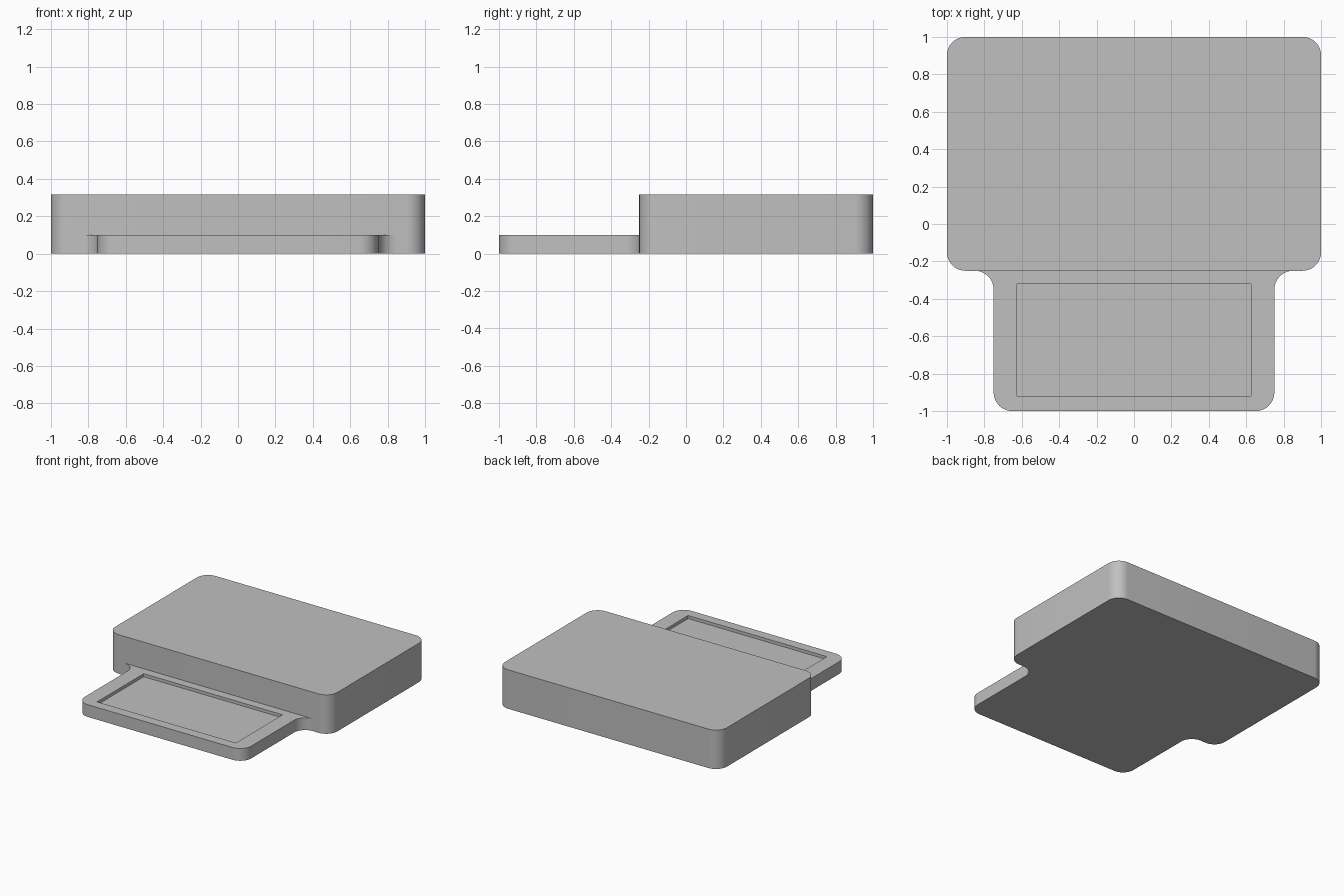
import bpy, bmesh, math

if "Cube" in bpy.data.objects:
    bpy.data.objects.remove(bpy.data.objects["Cube"])

BODY_TOP, TRAY_TOP, RECESS_FLOOR = 0.317, 0.10, 0.075
R, STEPS = 0.1, 12


def arc(cx, cy, start, end):
    """Points of a rounded corner, angles in degrees."""
    angles = [math.radians(start + (end - start) * i / STEPS) for i in range(STEPS + 1)]
    return [(cx + R * math.cos(a), cy + R * math.sin(a)) for a in angles]


def mirror(points):
    return [(-x, y) for x, y in reversed(points)]


# Right half outlines, running from the front to the back
tray_half = arc(0.65, -0.9, -90, 0) + arc(0.85, -0.35, 180, 90)
body_half = arc(0.9, -0.15, -90, 0) + arc(0.9, 0.9, 0, 90)
tray = mirror(tray_half) + tray_half
body = body_half + mirror(body_half)

bm = bmesh.new()


def ring(points, z):
    return [bm.verts.new((x, y, z)) for x, y in points]


def walls(low, high, closed=False):
    n = len(low)
    for i in range(n if closed else n - 1):
        j = (i + 1) % n
        bm.faces.new((low[i], low[j], high[j], high[i]))


tray_low, tray_high = ring(tray, 0), ring(tray, TRAY_TOP)
body_low, body_high = ring(body, 0), ring(body, BODY_TOP)

# Underside, body top and outer walls
bm.faces.new(list(reversed(tray_low + body_low)))
bm.faces.new(body_high)
walls(tray_low, tray_high)
walls(body_low, body_high)

# Body front wall, stepping over the tray
bm.faces.new((body_low[-1], tray_low[0], tray_high[0], tray_high[-1],
              tray_low[-1], body_low[0], body_high[0], body_high[-1]))

# Rectangular recess in the tray
rect = [(-0.625, -0.92), (0.625, -0.92), (0.625, -0.32), (-0.625, -0.32)]
rim, floor = ring(rect, TRAY_TOP), ring(rect, RECESS_FLOOR)
bm.faces.new(floor)
walls(rim, floor, closed=True)

# Tray top around the recess
edges = []
for loop in (tray_high, rim):
    for i, v in enumerate(loop):
        w = loop[(i + 1) % len(loop)]
        edges.append(bm.edges.get((v, w)) or bm.edges.new((v, w)))
bmesh.ops.triangle_fill(bm, edges=edges, use_beauty=True, normal=(0, 0, 1))
bmesh.ops.recalc_face_normals(bm, faces=bm.faces)

mesh = bpy.data.meshes.new("body_with_tray")
bm.to_mesh(mesh)
bm.free()
obj = bpy.data.objects.new("body_with_tray", mesh)
bpy.context.collection.objects.link(obj)

grey = bpy.data.materials.new("plain grey")
grey.diffuse_color = (0.527, 0.527, 0.527, 1)
grey.use_nodes = True
grey.node_tree.nodes["Principled BSDF"].inputs["Base Color"].default_value = grey.diffuse_color
mesh.materials.append(grey)

bpy.context.view_layer.objects.active = obj
obj.select_set(True)
bpy.ops.object.shade_smooth_by_angle(angle=math.radians(30))
